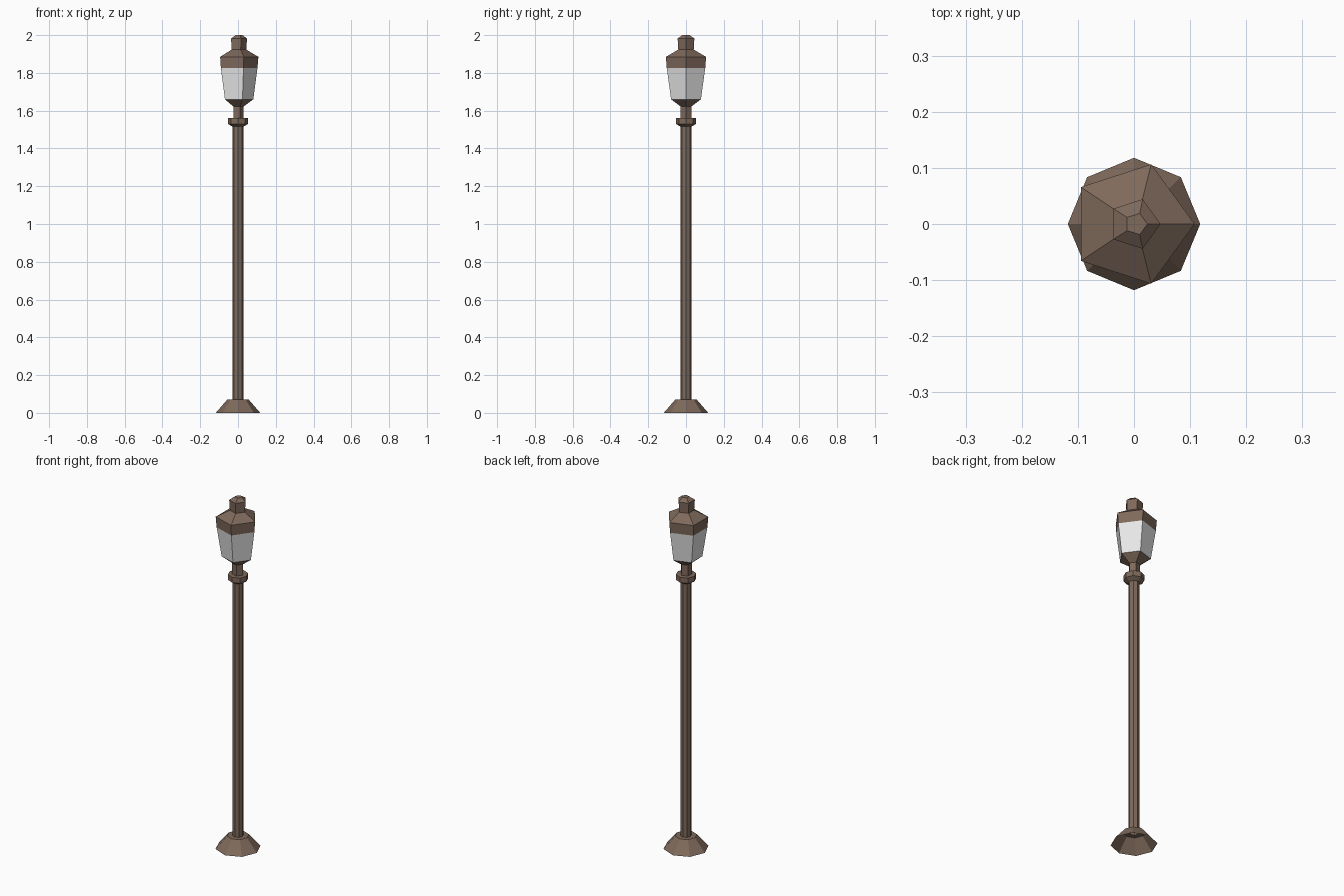
import bpy, bmesh, math

if "Cube" in bpy.data.objects:
    bpy.data.objects.remove(bpy.data.objects["Cube"])

def material(name, col):
    m = bpy.data.materials.new(name)
    m.diffuse_color = (*col, 1)
    m.use_nodes = True
    m.node_tree.nodes["Principled BSDF"].inputs["Base Color"].default_value = m.diffuse_color
    return m

BRONZE = material("dark_bronze", (0.21, 0.142, 0.105))
GLASS = material("frosted_glass", (0.80, 0.80, 0.80))

def lathe(name, sides, profile, mat, cap_bottom=False, cap_top=False):
    """Stack flat-sided rings; profile entries are (radius, z, x offset)."""
    bm = bmesh.new()
    rings = []
    for r, z, cx in profile:
        rings.append([bm.verts.new((cx + r * math.cos(2 * math.pi * i / sides),
                                    r * math.sin(2 * math.pi * i / sides), z))
                      for i in range(sides)])
    for a, b in zip(rings, rings[1:]):
        for i in range(sides):
            j = (i + 1) % sides
            bm.faces.new((a[i], a[j], b[j], b[i]))
    if cap_bottom:
        bm.faces.new(rings[0][::-1])
    if cap_top:
        bm.faces.new(rings[-1])
    me = bpy.data.meshes.new(name)
    bm.to_mesh(me)
    bm.free()
    me.materials.append(mat)
    ob = bpy.data.objects.new(name, me)
    bpy.context.collection.objects.link(ob)
    return ob

# Eight-sided foot (hollow underneath), post and collar
lathe("foot", 8, [(0.118, 0, 0), (0.057, 0.07, 0), (0.029, 0.07, 0)], BRONZE)
lathe("post", 8, [(0.029, 0.07, 0), (0.029, 1.52, 0)], BRONZE)
lathe("collar", 8, [(0.029, 1.515, 0), (0.053, 1.53, 0), (0.053, 1.56, 0)],
      BRONZE, cap_top=True)

# Five-sided lantern: neck and cup, glass, roof, cap
lathe("neck", 5, [(0.03, 1.56, 0), (0.03, 1.622, 0), (0.083, 1.66, -0.002)], BRONZE)
lathe("lantern_glass", 5, [(0.083, 1.66, -0.002), (0.107, 1.825, -0.004)], GLASS)
lathe("roof", 5, [(0.107, 1.825, -0.004), (0.112, 1.885, -0.004),
                  (0.043, 1.923, 0.001)], BRONZE)
lathe("cap", 5, [(0.043, 1.923, 0.001), (0.0465, 1.982, 0.001),
                 (0.02, 2.0, 0.004)], BRONZE, cap_top=True)
